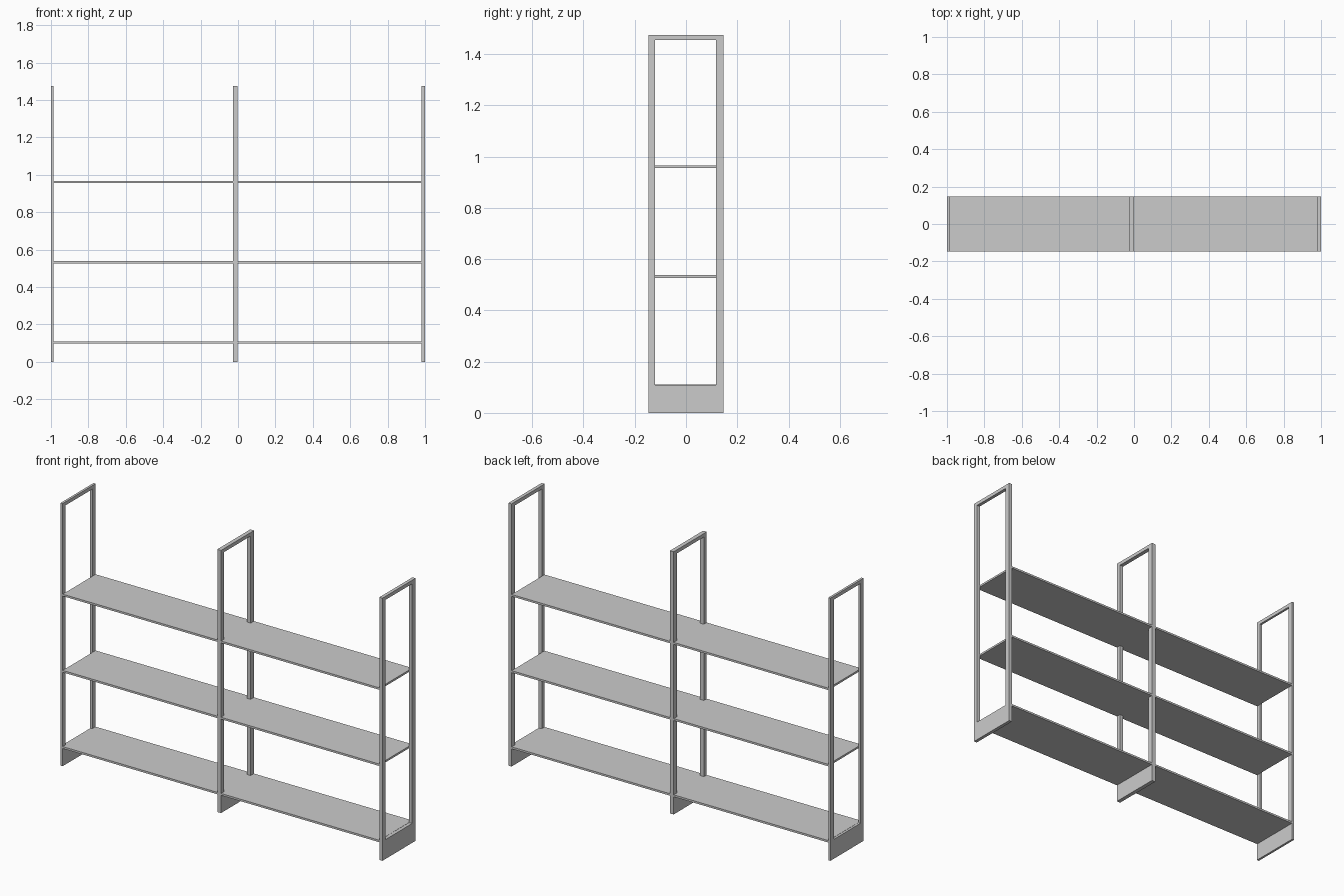
import bpy, bmesh

if "Cube" in bpy.data.objects:
    bpy.data.objects.remove(bpy.data.objects["Cube"])

HALF_D, HEIGHT = 0.147, 1.475
BASE_TOP = 0.109


def frame(name, x0, x1):
    """Upright ladder frame: a rectangular outline with an opening, extruded along x."""
    outer = [(-HALF_D, 0), (HALF_D, 0), (HALF_D, HEIGHT), (-HALF_D, HEIGHT)]
    inner = [(-0.121, BASE_TOP), (0.117, BASE_TOP), (0.117, 1.455), (-0.121, 1.455)]
    bm = bmesh.new()
    o = [bm.verts.new((x0, y, z)) for y, z in outer]
    i = [bm.verts.new((x0, y, z)) for y, z in inner]
    faces = [bm.faces.new((o[k], o[(k + 1) % 4], i[(k + 1) % 4], i[k])) for k in range(4)]
    geom = bmesh.ops.extrude_face_region(bm, geom=faces, use_keep_orig=True)["geom"]
    moved = [g for g in geom if isinstance(g, bmesh.types.BMVert)]
    bmesh.ops.translate(bm, verts=moved, vec=(x1 - x0, 0, 0))
    bmesh.ops.recalc_face_normals(bm, faces=bm.faces)
    add(name, bm)


def board(name, lo, hi):
    """Axis-aligned flat board between two corners."""
    bm = bmesh.new()
    bmesh.ops.create_cube(bm, size=1)
    for v in bm.verts:
        v.co = [hi[k] if v.co[k] > 0 else lo[k] for k in range(3)]
    add(name, bm)


def add(name, bm):
    mesh = bpy.data.meshes.new(name)
    bm.to_mesh(mesh)
    bm.free()
    bpy.context.collection.objects.link(bpy.data.objects.new(name, mesh))


# Upright frames
frame("left_frame", -1.0, -0.987)
frame("middle_frame", -0.026, -0.003)
frame("right_frame", 0.981, 1.0)

# Long shelves running through the middle frame
for name, top in (("bottom_shelf", 0.11), ("middle_shelf", 0.538), ("top_shelf", 0.966)):
    board(name, (-0.987, -HALF_D + 0.001, top - 0.011), (0.981, HALF_D - 0.001, top))
